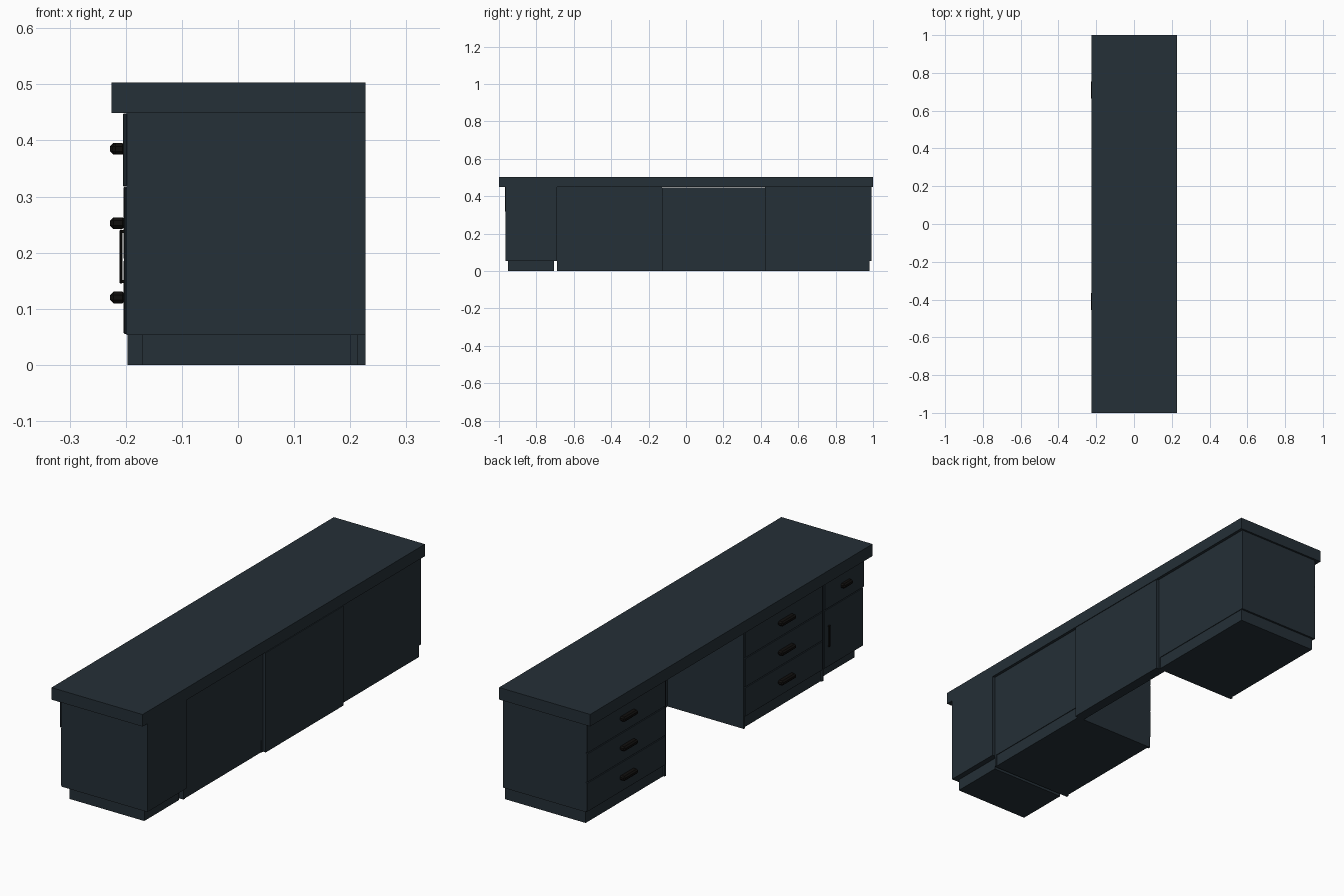
import bpy, bmesh

if "Cube" in bpy.data.objects:
    bpy.data.objects.remove(bpy.data.objects["Cube"])

def material(name, col):
    m = bpy.data.materials.new(name)
    m.diffuse_color = (*col, 1)
    m.use_nodes = True
    m.node_tree.nodes["Principled BSDF"].inputs["Base Color"].default_value = m.diffuse_color
    return m

SLATE = material("dark slate paint", (0.018, 0.029, 0.038))
BLACK = material("black metal", (0.005, 0.0045, 0.004))

def box(name, x, y, z, mat=SLATE, bevel=0, segments=1):
    """Box from (min, max) ranges, optionally chamfered."""
    bm = bmesh.new()
    bmesh.ops.create_cube(bm, size=1)
    for v in bm.verts:
        v.co = [r[0] + (c + 0.5) * (r[1] - r[0]) for c, r in zip(v.co, (x, y, z))]
    if bevel:
        bmesh.ops.bevel(bm, geom=bm.edges[:], offset=bevel, segments=segments,
                        profile=0.5, affect='EDGES')
    me = bpy.data.meshes.new(name)
    bm.to_mesh(me)
    bm.free()
    me.materials.append(mat)
    ob = bpy.data.objects.new(name, me)
    bpy.context.collection.objects.link(ob)
    return ob

def pull(name, y, z, length, tip):
    """Chunky chamfered drawer pull."""
    box(name, (tip, -0.200), (y - length / 2, y + length / 2),
        (z - 0.0105, z + 0.0105), BLACK, 0.006)

# worktop
box("worktop", (-0.225, 0.227), (-1, 1), (0.449, 0.503))

# two pedestals with three drawers each
LEVELS = [0.055, 0.187, 0.318, 0.449]
def pedestal(tag, y0, y1, base, sides, pull_y):
    box(tag + "_body", (-0.197, 0.214), (y0, y1), (0.054, 0.449))
    box(tag + "_plinth", (-0.190, 0.211), base, (0, 0.054))
    for i, (a, b) in enumerate(sides):
        box(f"{tag}_side_panel_{i}", (-0.197, 0.214), (a, b), (0, 0.449))
    for i in range(3):
        box(f"{tag}_drawer_{i}", (-0.204, -0.196), (y0 + 0.012, y1 - 0.002),
            (LEVELS[i] + 0.001, LEVELS[i + 1] - 0.001), bevel=0.0015)
        pull(f"{tag}_pull_{i}", pull_y, 0.120 + 0.1325 * i, 0.10, -0.228)

pedestal("middle_pedestal", -0.69, -0.128, (-0.688, -0.13),
         [(-0.691, -0.681), (-0.138, -0.127)], -0.41)
pedestal("end_pedestal", 0.424, 0.991, (0.43, 0.982), [(0.423, 0.433)], 0.71)

# panel closing the back of the knee space
box("knee_back_panel", (0.18, 0.227), (-0.128, 0.424), (0, 0.446))

# small end cupboard: one drawer above a door
box("cupboard_body", (-0.199, 0.227), (-0.966, -0.69), (0.053, 0.449))
box("cupboard_plinth", (-0.171, 0.201), (-0.951, -0.706), (0, 0.053))
box("cupboard_drawer", (-0.205, -0.198), (-0.968, -0.691), (0.318, 0.448), bevel=0.0015)
box("cupboard_door", (-0.203, -0.198), (-0.965, -0.691), (0.055, 0.315), bevel=0.0015)
pull("cupboard_pull", -0.835, 0.385, 0.065, -0.224)

# slim bar handle on the door
box("door_handle_bar", (-0.211, -0.206), (-0.724, -0.714), (0.145, 0.241), BLACK, 0.0015)
for i, z in enumerate((0.146, 0.235)):
    box(f"door_handle_post_{i}", (-0.208, -0.201), (-0.723, -0.715), (z, z + 0.005), BLACK)
